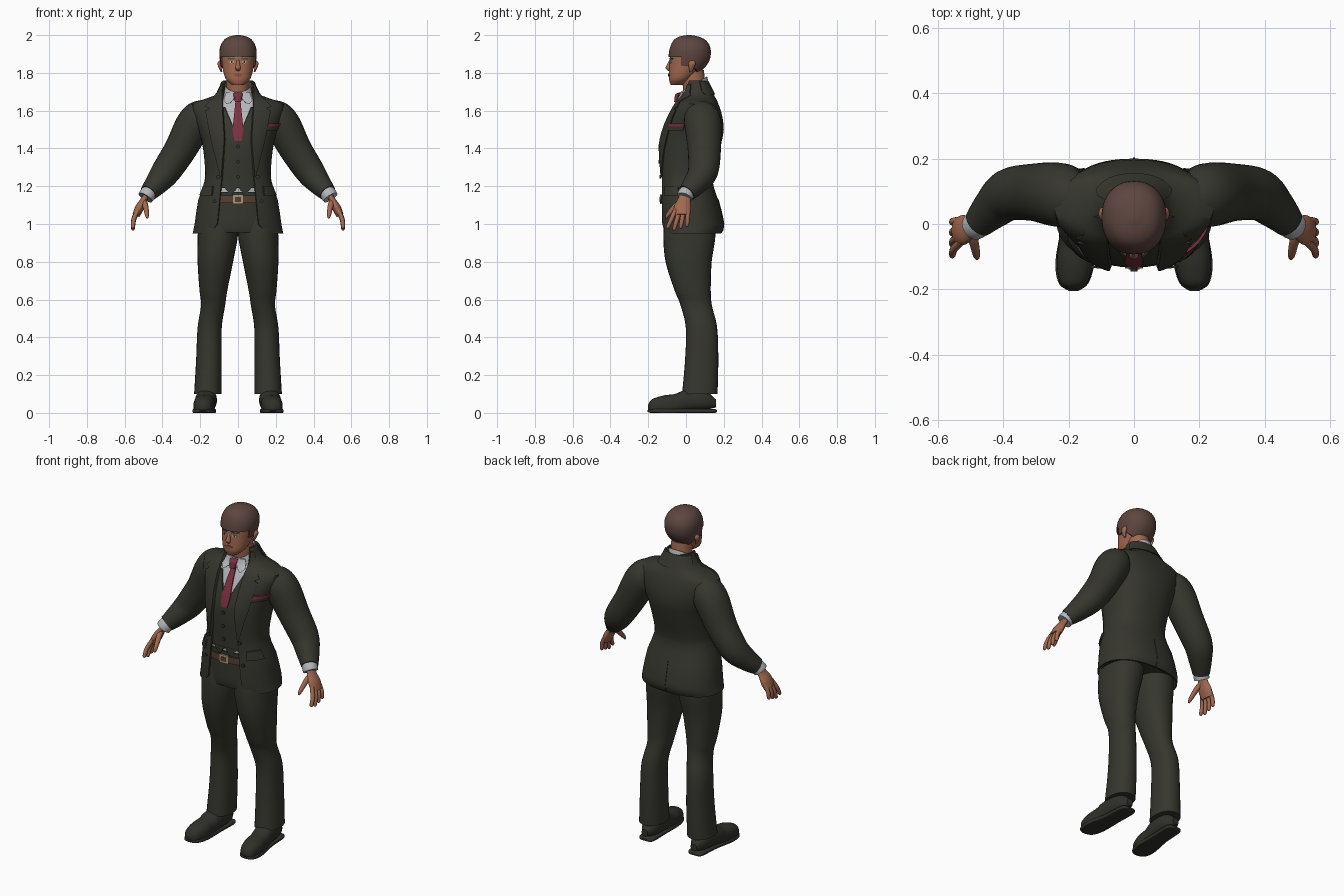
import bpy
import bmesh
from math import sin, cos, asin, pi, tau, radians, copysign
from mathutils import Vector

default_cube = bpy.data.objects.get("Cube")
if default_cube:
    bpy.data.objects.remove(default_cube)


def material(name, *colour):
    made = bpy.data.materials.new(name)
    made.use_nodes = True
    made.diffuse_color = (*colour, 1)
    shader = next(node for node in made.node_tree.nodes if node.type == 'BSDF_PRINCIPLED')
    shader.inputs["Base Color"].default_value = (*colour, 1)
    shader.inputs["Roughness"].default_value = .8
    return made


SUIT = material("suit_cloth", .037, .037, .028)
LEATHER = material("shoe_leather", .03, .03, .024)
SHIRT = material("shirt_grey", .46, .47, .49)
TIE = material("tie_red", .2, .03, .05)
SKIN = material("skin", .36, .14, .08)
LIPS = material("lips", .25, .08, .05)
HAIR = material("hair_brown", .11, .06, .05)
WHITE = material("eye_white", .5, .45, .4)
BELT = material("belt_brown", .09, .05, .03)
METAL = material("buckle_metal", .4, .3, .2)
ACROSS, BACK, UP = Vector((1, 0, 0)), Vector((0, 1, 0)), Vector((0, 0, 1))
LAYER = .008  # thickness of one layer of cloth


def skin_rings(name, rings, paint, side=1, caps=(True, True)):
    """Join closed rings of points; side -1 mirrors them across x."""
    bm = bmesh.new()
    loops = [[bm.verts.new((p.x * side, p.y, max(p.z, 0))) for p in ring] for ring in rings]
    for lower, upper in zip(loops, loops[1:]):
        for i in range(len(lower)):
            bm.faces.new((lower[i - 1], lower[i], upper[i], upper[i - 1]))
    for closed, loop in zip(caps, (loops[0], loops[-1])):
        if closed:
            bm.faces.new(loop)
    bmesh.ops.recalc_face_normals(bm, faces=bm.faces)
    mesh = bpy.data.meshes.new(name)
    bm.to_mesh(mesh)
    bm.free()
    mesh.materials.append(paint)
    mesh.shade_smooth()
    mesh.set_sharp_from_angle(angle=radians(42))
    bpy.context.collection.objects.link(bpy.data.objects.new(name, mesh))


def spline(keys, steps=6, tension=.5):
    keys = [Vector(key) for key in keys]
    result = []
    for i, (start, end) in enumerate(zip(keys, keys[1:])):
        leave = (end - keys[max(i - 1, 0)]) * tension
        arrive = (keys[min(i + 2, len(keys) - 1)] - start) * tension
        for step in range(steps):
            t = step / steps
            ease = t * t * (3 - 2 * t)
            result.append(start.lerp(end, ease) + leave * t * (1 - t) ** 2 - arrive * t * t * (1 - t))
    return result + [keys[-1]]


def power(value, exponent):
    return copysign(abs(value) ** (2 / exponent), value)


def tube(name, keys, paint, side=1, axis=None, wide=BACK, flat=1, exponent=2, sides=28):
    """Keys hold x, y, z and the radius along wide; flat scales the other radius."""
    points = spline(keys)
    rings = []
    for i, point in enumerate(points):
        before, after = points[max(i - 1, 0)], points[min(i + 1, len(points) - 1)]
        along = axis or (after.xyz - before.xyz).normalized()
        u = (wide - along * wide.dot(along)).normalized()
        v = along.cross(u) * flat
        angles = [tau * j / sides for j in range(sides)]
        rings.append([point.xyz + (u * power(cos(a), exponent) + v * power(sin(a), exponent)) * point.w
                      for a in angles])
    skin_rings(name, rings, paint, side)


class Form:
    """Rounded body from keys of z, half width, front y, back y; angle zero faces front."""
    def __init__(self, keys, exponent):
        self.table, self.exponent = spline(keys), exponent

    def section(self, z):
        for low, high in zip(self.table, self.table[1:]):
            if z <= high.x:
                return low.lerp(high, max(0, (z - low.x) / (high.x - low.x)))
        return self.table[-1]

    def point(self, z, angle, layer=0):
        _, width, front, back = self.section(z)
        grow = layer * LAYER
        return Vector((power(sin(angle), self.exponent) * (width + grow),
                       (front + back) / 2 - power(cos(angle), self.exponent) * ((back - front) / 2 + grow), z))

    def angle(self, z, x):
        ratio = min(.97, abs(x) / self.section(z).y)
        return copysign(asin(ratio ** (self.exponent / 2)), x)

    def loft(self, name, bottom, top, layer, paint, rows=30, sides=64):
        skin_rings(name, [[self.point(bottom + (top - bottom) * i / rows, tau * j / sides, layer)
                           for j in range(sides)] for i in range(rows + 1)], paint)

    def sheet(self, name, rows, paint, layer=1, side=1, facing=0, wrap=0, columns=12):
        """Plate on the form: rows are z and half width, or z and both edges."""
        rings = []
        for z, *edges in spline(rows, tension=0):
            start, end = self.angle(z, -edges[0] if len(edges) == 1 else edges[0]), self.angle(z, edges[-1])
            if wrap:
                start, end = end, tau - end
            angles = [facing + start + (end - start) * j / columns for j in range(columns + 1)]
            rings.append([self.point(z, a, layer) for a in angles]
                         + [self.point(z, a, layer - 1) for a in reversed(angles)])
        skin_rings(name, rings, paint, side)

    def button(self, name, z, x, layer, side=1):
        spot = self.point(z, self.angle(z, x), layer)
        tube(name, [(*(spot - BACK * LAYER), .01), (*spot, .01)], LEATHER, side,
             axis=BACK, wide=ACROSS, sides=12)


torso = Form([(.95, .24, -.13, .185), (1, .23, -.14, .2), (1.13, .21, -.14, .17), (1.24, .175, -.14, .14),
              (1.4, .185, -.146, .18), (1.5, .21, -.125, .2), (1.58, .24, -.09, .19),
              (1.64, .24, -.055, .17), (1.68, .125, -.03, .15), (1.76, .08, -.01, .11)], 2.3)
head = Form([(1.735, .03, -.08, -.02), (1.77, .066, -.09, .03), (1.85, .086, -.087, .11),
             (1.92, .09, -.08, .123), (1.965, .07, -.06, .1), (1.985, .04, -.03, .06),
             (1.992, .005, .01, .02)], 2.2)

# Jacket, waistcoat, shirt and trousers seat
torso.sheet("jacket", [(.95, .15), (1, .11), (1.25, .085), (1.45, .07), (1.65, .083), (1.76, .07)],
            SUIT, layer=0, wrap=1, columns=64)
torso.sheet("back_collar", [(1.685, .11), (1.755, .08)], SUIT, facing=pi)
torso.sheet("back_vent", [(.955, .004), (1.13, .002)], LEATHER, layer=.4, facing=pi)
torso.sheet("waistcoat", [(1.19, 0), (1.45, 0), (1.62, .075)], SUIT, layer=-1.6, wrap=1, columns=64)
for z in (1.41, 1.33, 1.25):
    torso.button("waistcoat_button", z, 0, -1)
torso.loft("shirt", 1.15, 1.7, -3.4, SHIRT)
torso.loft("trousers_seat", .955, 1.17, -2.2, SUIT)
torso.sheet("belt", [(1.11, .11), (1.15, .11)], BELT, layer=-1)
torso.sheet("buckle", [(1.105, .028), (1.155, .028)], METAL, layer=-.4)
torso.sheet("buckle_centre", [(1.117, .017), (1.142, .017)], BELT, layer=0)
torso.sheet("breast_pocket", [(1.495, .15, .215), (1.515, .15, .22)], SUIT)
torso.sheet("pocket_square", [(1.515, .15, .22), (1.532, .155, .22)], TIE, layer=1.4)

# Tie and shirt collar
torso.sheet("tie", [(1.44, .02), (1.5, .03), (1.65, .014)], TIE, layer=-1)
tube("tie_knot", [(0, -.03, 1.695, .01), (0, -.045, 1.685, .012), (0, -.055, 1.645, .008)],
     TIE, axis=-UP, flat=2)
turn = [tau * j / 40 for j in range(40)]
skin_rings("shirt_collar", [[Vector((r * sin(a), .042 - r * cos(a), z + .04 * (1 - cos(a)))) for a in turn]
                            for r, z in ((.064, 1.67), (.067, 1.7), (.07, 1.7), (.082, 1.655))],
           SHIRT, caps=(False, False))

# Head and neck
head.loft("head", 1.735, 1.992, 0, SKIN)
tube("neck", [(0, .055, 1.62, .06), (0, .035, 1.81, .06)], SKIN)
tube("nose", [(0, -.08, 1.87, .007), (0, -.09, 1.845, .01), (0, -.094, 1.825, .014), (0, -.085, 1.81, .008)],
     SKIN, axis=-UP)
head.sheet("lips", [(1.78, .01), (1.789, .026), (1.797, .01)], LIPS, layer=.5)


def hairline(degrees):
    """Level over the brow, dropping at the sideburns, then sloping to the nape."""
    if degrees < 75:
        return 1.885
    return 1.84 - max(0, degrees - 95) / 1300


def hair_ring(rise, layer):
    ring = []
    for degrees in range(0, 360, 5):
        low = hairline(min(degrees, 360 - degrees))
        z = low + (1.992 - low) * sin(rise * pi / 2)
        ring.append(head.point(z, radians(degrees), layer) + UP * rise * LAYER)
    return ring


skin_rings("hair", [hair_ring(0, -1)] + [hair_ring(i / 16, 1) for i in range(17)], HAIR, caps=(False, True))

for side, label in ((1, "left_"), (-1, "right_")):
    # Face
    head.sheet(label + "brow", [(1.872, .016, .05), (1.88, .014, .056)], HAIR, .5, side)
    head.sheet(label + "eye", [(1.851, .025, .036), (1.857, .018, .046), (1.863, .024, .04)], WHITE, .25, side)
    head.sheet(label + "iris", [(1.852, .028, .036), (1.863, .028, .036)], LEATHER, .4, side)
    tube(label + "ear", [(.087, .027, 1.805, .007), (.094, .028, 1.825, .013), (.097, .032, 1.85, .019),
                         (.094, .034, 1.866, .008)], SKIN, side, axis=-UP, flat=.6)
    # Jacket front
    torso.sheet(label + "lapel", [(1.25, .085, .09), (1.45, .07, .14), (1.6, .08, .168), (1.612, .08, .145),
                                  (1.622, .08, .172), (1.7, .08, .1), (1.74, .073, .083)], SUIT, 1, side)
    torso.sheet(label + "collar_wing", [(1.635, .05, .06), (1.655, .026, .075), (1.7, .006, .06)],
                SHIRT, .5, side)
    torso.sheet(label + "waistcoat_point", [(1.155, .034, .04), (1.2, 0, .085)], SUIT, -1.4, side)
    torso.sheet(label + "pocket_flap", [(1.15, .135, .2), (1.2, .13, .186)], SUIT, 1, side)
    torso.button(label + "upper_button", 1.25, .1, 1, side)
    torso.button(label + "lower_button", 1.12, .12, 1, side)
    # Arm
    tube(label + "sleeve", [(.14, .075, 1.57, .06), (.19, .08, 1.57, .09), (.235, .09, 1.525, .098),
                            (.305, .097, 1.395, .088), (.38, .09, 1.28, .08), (.43, .05, 1.215, .065),
                            (.475, .004, 1.164, .048)], SUIT, side, flat=.97)
    tube(label + "cuff", [(.46, .016, 1.18, .04), (.478, 0, 1.158, .043), (.49, -.008, 1.14, .042)], SHIRT, side)
    # Hand
    tube(label + "palm", [(.478, 0, 1.165, .03), (.5, -.01, 1.125, .035), (.522, -.018, 1.085, .046),
                          (.54, -.02, 1.045, .04)], SKIN, side, flat=.5)
    for i, finger in enumerate(("index", "middle", "ring", "little")):
        base = Vector((.53, .022 * i - .055, 1.075))
        tip = Vector((.557, .035 * i - .1, .966 + .01 * abs(i - 1)))
        bend = base.lerp(tip, .5) + ACROSS * LAYER
        tube(label + finger + "_finger", [(*base, .012), (*bend, .012), (*bend.lerp(tip, .8), .01),
                                          (*tip, .004)], SKIN, side, sides=12)
    tube(label + "thumb", [(.5, -.02, 1.125, .016), (.49, -.055, 1.095, .015), (.482, -.095, 1.05, .011),
                           (.48, -.107, 1.03, .004)], SKIN, side, sides=12)
    # Leg
    tube(label + "trouser_leg", [(.16, .073, .1, .094), (.154, .083, .28, .088), (.15, .082, .45, .083),
                                 (.132, .054, .57, .083), (.13, .035, .65, .096), (.12, .014, .8, .122),
                                 (.107, .018, .94, .138), (.104, .02, 1.06, .13)],
         SUIT, side, axis=UP, flat=.77, exponent=2.2)
    # Shoe
    tube(label + "shoe", [(.185, -.2, .03, .014), (.185, -.18, .03, .042), (.18, -.12, .036, .056),
                          (.176, -.06, .045, .055), (.17, 0, .064, .056), (.164, .1, .066, .05),
                          (.163, .16, .05, .02)], LEATHER, side, axis=BACK, wide=ACROSS, exponent=2.4)
    tube(label + "sole", [(.185, -.205, .01, .014), (.185, -.18, .01, .046), (.18, -.11, .01, .06),
                          (.168, .02, .01, .05), (.163, .14, .01, .046), (.163, .163, .01, .02)],
         LEATHER, side, axis=BACK, wide=ACROSS, flat=.25, exponent=4)
